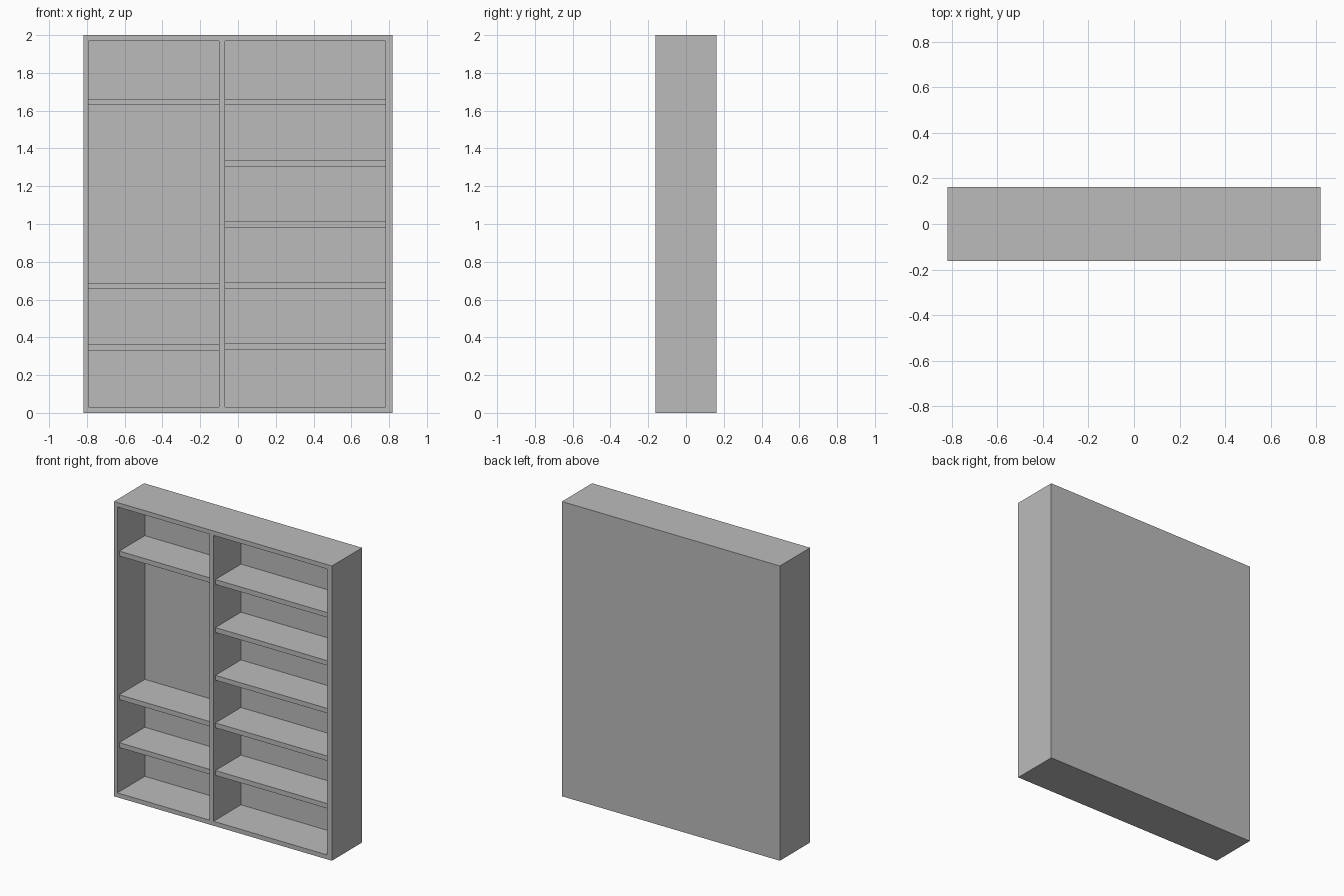
import bpy

if "Cube" in bpy.data.objects:
    bpy.data.objects.remove(bpy.data.objects["Cube"], do_unlink=True)

grey = bpy.data.materials.new("plain grey")
grey.use_nodes = True
colour = (0.5, 0.5, 0.5, 1)
grey.diffuse_color = colour
grey.node_tree.nodes["Principled BSDF"].inputs["Base Color"].default_value = colour


def board(name, x, y, z):
    """Flat board spanning the given (low, high) ranges."""
    spans = (x, y, z)
    bpy.ops.mesh.primitive_cube_add(size=1, location=[(a + b) / 2 for a, b in spans])
    obj = bpy.context.object
    obj.name = name
    obj.scale = [b - a for a, b in spans]
    bpy.ops.object.transform_apply(location=False, rotation=False, scale=True)
    obj.data.materials.append(grey)
    return obj


W, D, H = 0.818, 0.162, 2.0
T = 0.03                      # board thickness
LEFT_IN, RIGHT_IN = -0.792, 0.78
DIV = (-0.101, -0.07)
back_y = D - T
inner_y = (-D, back_y)
inner_z = (T, H - T)

# Carcass
board("right_side", (-W, LEFT_IN), inner_y, inner_z)
board("left_side", (RIGHT_IN, W), inner_y, inner_z)
board("bottom_board", (-W, W), inner_y, (0, T))
board("top_board", (-W, W), inner_y, (H - T, H))
board("back_panel", (-W, W), (back_y, D), (0, H))
board("divider", DIV, inner_y, inner_z)

# Shelves, set slightly back from the front edge
shelf_y = (-D + 0.02, back_y)
bays = {
    "narrow_shelf": ((LEFT_IN, DIV[0]), (0.33, 0.655, 1.63)),
    "wide_shelf": ((DIV[1], RIGHT_IN), (0.334, 0.657, 0.98, 1.304, 1.63)),
}
for name, (span, heights) in bays.items():
    for i, z in enumerate(heights, 1):
        board(f"{name}_{i}", span, shelf_y, (z, z + 0.033))
